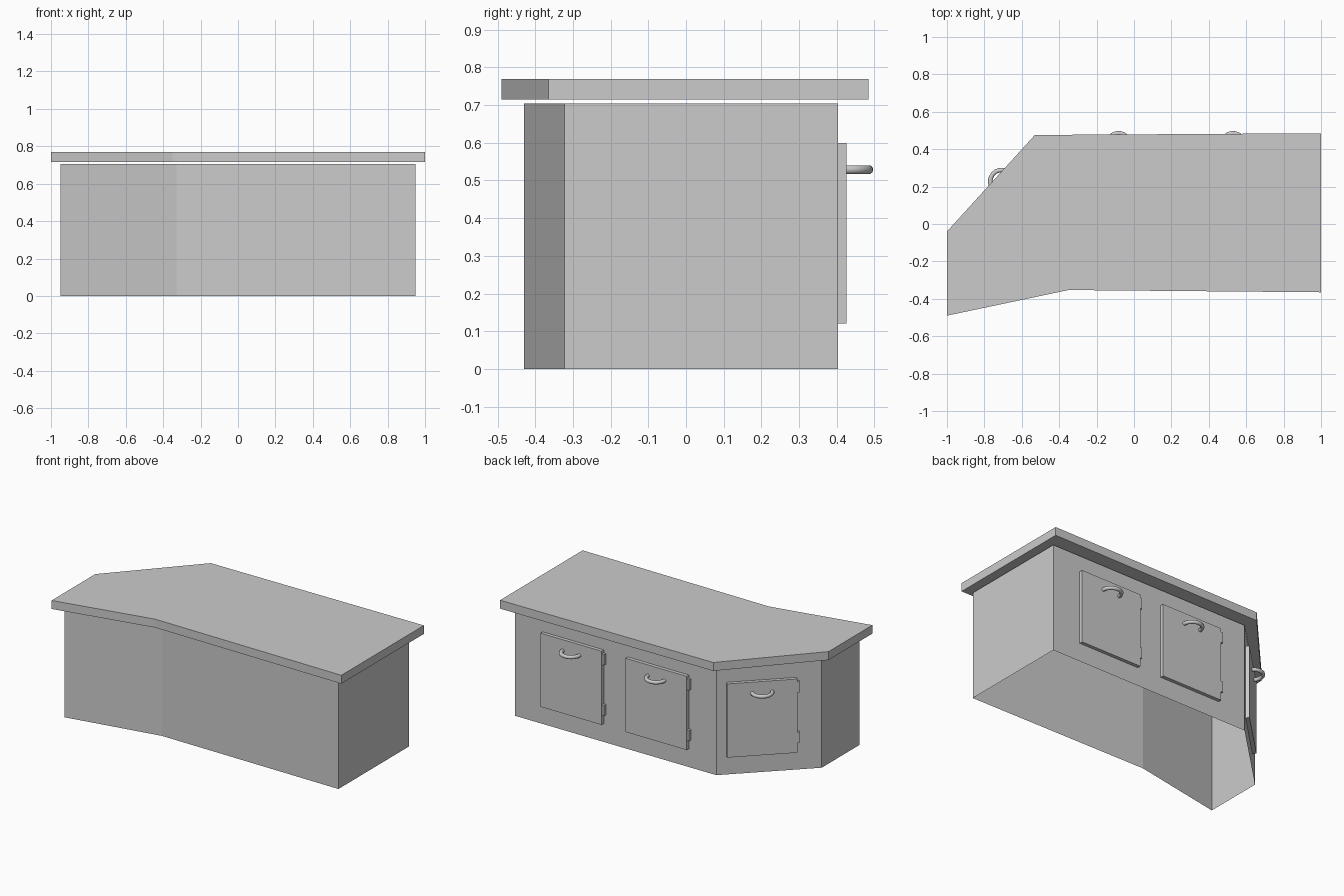
import bpy, bmesh, math
from mathutils import Matrix, Vector

if "Cube" in bpy.data.objects:
    bpy.data.objects.remove(bpy.data.objects["Cube"])


def finish(name, bm, matrix=None):
    mesh = bpy.data.meshes.new(name)
    if matrix:
        bm.transform(matrix)
    bm.to_mesh(mesh)
    bm.free()
    obj = bpy.data.objects.new(name, mesh)
    bpy.context.collection.objects.link(obj)
    return obj


def prism(name, outline, z0, z1, capped=True):
    """Counter-clockwise outline pulled straight up, with or without end caps."""
    bm = bmesh.new()
    low = [bm.verts.new((x, y, z0)) for x, y in outline]
    high = [bm.verts.new((x, y, z1)) for x, y in outline]
    n = len(outline)
    for i in range(n):
        j = (i + 1) % n
        bm.faces.new((low[i], low[j], high[j], high[i]))
    if capped:
        bm.faces.new(high)
        bm.faces.new(low[::-1])
    return finish(name, bm)


def box(name, lo, hi, matrix):
    bm = bmesh.new()
    lo, hi = Vector(lo), Vector(hi)
    size = hi - lo
    bmesh.ops.create_cube(bm, size=1, matrix=Matrix.Translation((lo + hi) / 2)
                          @ Matrix.Diagonal((*size, 1)))
    return finish(name, bm, matrix)


def handle(name, matrix, radius=0.06, tube=0.012, steps=14, sides=10):
    """Half ring standing out from the door."""
    bm = bmesh.new()
    rings = []
    for i in range(steps + 1):
        a = math.pi * i / steps
        ring = []
        for k in range(sides):
            b = math.tau * k / sides
            r = radius + tube * math.cos(b)
            ring.append(bm.verts.new((r * math.cos(a), r * math.sin(a), tube * math.sin(b))))
        rings.append(ring)
    for r0, r1 in zip(rings, rings[1:]):
        for k in range(sides):
            m = (k + 1) % sides
            bm.faces.new((r0[k], r0[m], r1[m], r1[k]))
    bm.faces.new(rings[0])
    bm.faces.new(rings[-1])
    bmesh.ops.recalc_face_normals(bm, faces=bm.faces)
    for f in bm.faces:
        f.smooth = len(f.verts) == 4
    return finish(name, bm, matrix)


# Worktop slab and open-bottomed cabinet walls
prism("worktop", [(-1, -0.49), (-0.35, -0.353), (1, -0.365),
                  (1, 0.485), (-0.53, 0.476), (-1, -0.04)], 0.715, 0.77)
prism("cabinet_walls", [(-0.95, -0.43), (-0.33, -0.313), (0.95, -0.323),
                        (0.95, 0.404), (-0.5, 0.402), (-0.95, -0.04)], 0, 0.705, capped=False)

# Doors: wall point at door centre, wall angle, door width
corner = math.atan2(0.442, 0.45)
doors = [("right", (0.53, 0.403), 0, 0.44),
         ("middle", (-0.083, 0.403), 0, 0.44),
         ("corner", (-0.693, 0.2125), corner, 0.42)]
for label, (x, y), angle, width in doors:
    frame = Matrix.Translation((x, y, 0)) @ Matrix.Rotation(angle, 4, 'Z')
    w = width / 2
    box(label + "_door", (-w, 0, 0.12), (w, 0.023, 0.60), frame)
    for pos, z in (("lower", 0.18), ("upper", 0.51)):
        box(f"{label}_{pos}_hinge", (-w - 0.015, 0, z), (-w, 0.02, z + 0.07), frame)
    handle(label + "_handle", frame @ Matrix.Translation((0, 0.022, 0.529)))
